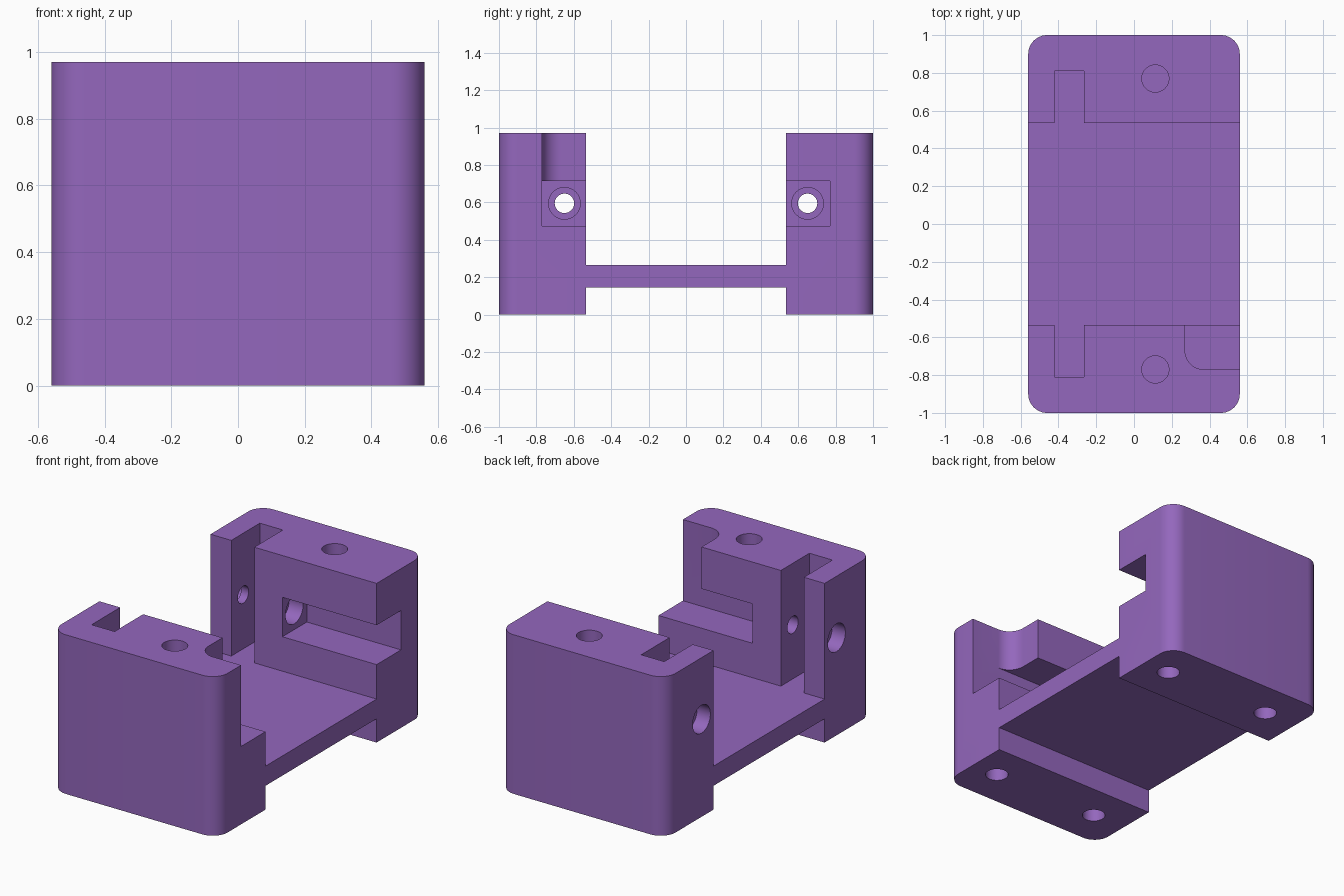
import bpy, bmesh, math

if "Cube" in bpy.data.objects:
    bpy.data.objects.remove(bpy.data.objects["Cube"])

W, L, H = 0.56, 1.0, 0.97      # half width, half length, height
INNER = 0.535                  # inner face of the end blocks

purple = bpy.data.materials.new("purple plastic")
purple.diffuse_color = (0.296, 0.136, 0.509, 1)
purple.use_nodes = True
purple.node_tree.nodes["Principled BSDF"].inputs["Base Color"].default_value = purple.diffuse_color


def prism(name, outline, z0, z1):
    """Extrude an xy outline from z0 to z1."""
    bm = bmesh.new()
    face = bm.faces.new([bm.verts.new((x, y, z0)) for x, y in outline])
    new = bmesh.ops.extrude_face_region(bm, geom=[face])["geom"]
    bmesh.ops.translate(bm, vec=(0, 0, z1 - z0),
                        verts=[g for g in new if isinstance(g, bmesh.types.BMVert)])
    bmesh.ops.recalc_face_normals(bm, faces=bm.faces)
    me = bpy.data.meshes.new(name)
    bm.to_mesh(me)
    bm.free()
    ob = bpy.data.objects.new(name, me)
    bpy.context.collection.objects.link(ob)
    me.materials.append(purple)
    return ob


def arc(cx, cy, r, start, sweep=90, n=12):
    return [(cx + r * math.cos(math.radians(start + sweep * i / n)),
             cy + r * math.sin(math.radians(start + sweep * i / n))) for i in range(n + 1)]


def cut(cutter):
    """Subtract a cutter from the body and discard it."""
    mod = body.modifiers.new("cut", "BOOLEAN")
    mod.operation, mod.solver, mod.object = "DIFFERENCE", "EXACT", cutter
    bpy.context.view_layer.objects.active = body
    bpy.ops.object.modifier_apply(modifier=mod.name)
    bpy.data.objects.remove(cutter)


def cut_box(x0, x1, y0, y1, z0, z1):
    cut(prism("box_cutter", [(x0, y0), (x1, y0), (x1, y1), (x0, y1)], z0, z1))


def cut_hole(x, y, r, z0, z1):
    cut(prism("hole_cutter", arc(x, y, r, 0, 360, 32)[:-1], z0, z1))


def cut_bore(x0, x1, y, z, r):
    """Round hole running along x."""
    c = prism("bore_cutter", arc(0, 0, r, 0, 360, 32)[:-1], 0, x1 - x0)
    c.rotation_euler = (0, math.pi / 2, 0)
    c.location = (x0, y, z)
    bpy.context.view_layer.update()
    cut(c)


# Bracket body: rounded block, opened above and below the connecting plate
R = 0.1
a, b = W - R, L - R
body = prism("bracket_body", arc(a, b, R, 0) + arc(-a, b, R, 90)
             + arc(-a, -b, R, 180) + arc(a, -b, R, 270), 0, H)
cut_box(-1, 1, -INNER, INNER, 0.265, 2)
cut_box(-1, 1, -INNER, INNER, -1, 0.145)

for s in (-1, 1):
    # Vertical slot and side pocket
    for x0, x1, depth, z0, z1 in ((-0.42, -0.265, 0.81, 0.265, 2),
                                  (-0.075, 1, 0.77, 0.475, 0.715)):
        y0, y1 = sorted((s * 0.45, s * depth))
        cut_box(x0, x1, y0, y1, z0, z1)
    # Cross screw bore with wide ends
    y, z = s * 0.65, 0.595
    cut_bore(-1, 0.1, y, z, 0.052)
    cut_bore(-1, -0.47, y, z, 0.085)
    cut_bore(-0.17, 0.1, y, z, 0.085)
    # Blind holes in the top and underside
    cut_hole(0.113, s * 0.77, 0.072, H - 0.2, 2)
    for x in (-0.34, 0.385):
        cut_hole(x, s * 0.765, 0.065, -1, 0.2)

# Round-cornered notch above the front pocket
cut(prism("notch_cutter", [(1, -0.45), (0.27, -0.45)]
          + arc(0.37, -0.67, 0.1, 180) + [(1, -0.77)], 0.6, 2))

# Smooth the round surfaces, keep edges sharp
bpy.ops.object.select_all(action="DESELECT")
body.select_set(True)
bpy.context.view_layer.objects.active = body
bpy.ops.object.shade_smooth_by_angle(angle=math.radians(30))
